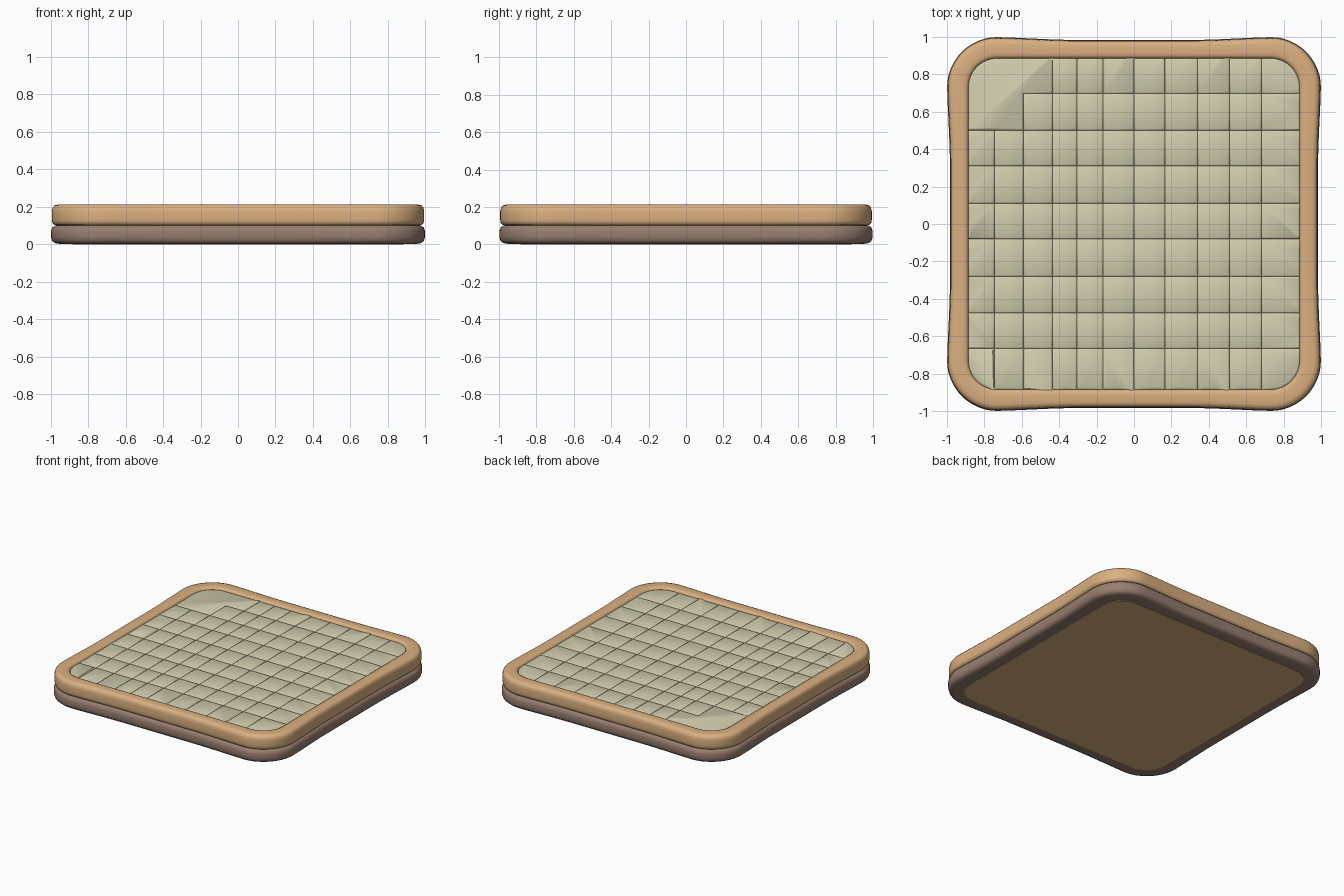
import bpy, bmesh, math

if "Cube" in bpy.data.objects:
    bpy.data.objects.remove(bpy.data.objects["Cube"])


def material(name, rgb):
    m = bpy.data.materials.new(name)
    m.diffuse_color = (*[(c / 255) ** 2.2 for c in rgb], 1)
    m.use_nodes = True
    m.node_tree.nodes["Principled BSDF"].inputs["Base Color"].default_value = m.diffuse_color
    return m


TAN = material("tan", (217, 174, 127))
BROWN = material("dusty brown", (150, 125, 111))
PALE = material("pale green", (208, 204, 173))


def outline(d, waist=0.016, half=0.998, radius=0.27):
    """Rounded square inset by d, its sides pinched slightly inwards."""
    h, r = half - d, max(radius - d, 0.02)
    c = h - r
    loop = []
    for k in range(4):
        a = k * math.pi / 2
        pts = [(c + r * math.cos(t * math.pi / 24), c + r * math.sin(t * math.pi / 24))
               for t in range(13)]
        pts += [(c - 2 * c * i / 20, h) for i in range(1, 20)]
        for x, y in pts:
            # pinch fades out towards the corners
            px, py = [1 - min(1, max(0, (abs(v) - 0.3) / 0.5)) for v in (y, x)]
            px, py = [p * p * (3 - 2 * p) * waist for p in (px, py)]
            x, y = x - px * (x > 0.5), y - py * (y > 0.5)
            loop.append((x * math.cos(a) - y * math.sin(a),
                         x * math.sin(a) + y * math.cos(a)))
    return loop


def finish(bm, name, mat, angle=50):
    me = bpy.data.meshes.new(name)
    bmesh.ops.recalc_face_normals(bm, faces=bm.faces)
    bm.to_mesh(me)
    bm.free()
    ob = bpy.data.objects.new(name, me)
    bpy.context.collection.objects.link(ob)
    me.materials.append(mat)
    bpy.ops.object.select_all(action='DESELECT')
    ob.select_set(True)
    bpy.context.view_layer.objects.active = ob
    bpy.ops.object.shade_smooth_by_angle(angle=math.radians(angle))
    return ob


def ring(name, profile, mat):
    """Sweep a closed (inset, z) profile round the outline."""
    bm = bmesh.new()
    loops = [[bm.verts.new((x, y, z)) for x, y in outline(d, 0.016 * max(0, 1 - d / 0.11))]
             for d, z in profile]
    n = len(loops[0])
    for a, b in zip(loops, loops[1:] + loops[:1]):
        for i in range(n):
            bm.faces.new((a[i], a[(i + 1) % n], b[(i + 1) % n], b[i]))
    return finish(bm, name, mat)


# Lower and upper bumper rings
ring("base_ring", [(0.12, 0.003), (0.045, 0.003), (0.02, 0.007), (0.006, 0.018), (0, 0.036),
                   (0, 0.072), (0.006, 0.09), (0.02, 0.101), (0.04, 0.104), (0.12, 0.104)], BROWN)
ring("top_rim", [(0.12, 0.100), (0.04, 0.100), (0.018, 0.104), (0.007, 0.114), (0.004, 0.13),
                 (0.004, 0.178), (0.008, 0.196), (0.018, 0.208), (0.036, 0.213),
                 (0.085, 0.213), (0.1, 0.211), (0.11, 0.205), (0.114, 0.195), (0.12, 0.18)], TAN)

# Flat underside plate
bm = bmesh.new()
low = bm.faces.new([bm.verts.new((x, y, 0)) for x, y in outline(0.114, 0)])
ext = bmesh.ops.extrude_face_region(bm, geom=[low])
for v in ext["geom"]:
    if isinstance(v, bmesh.types.BMVert):
        v.co.z = 0.008
finish(bm, "underside_plate", TAN, 30)

# Tiled top: rounded panel cut along the grid lines, each tile raised
bm = bmesh.new()
bm.faces.new([bm.verts.new((x, y, 0.192)) for x, y in outline(0.112, 0)])
cuts = [((x, 0, 0), (1, 0, 0)) for x in
        (-0.745, -0.59, -0.435, -0.305, -0.165, 0, 0.165, 0.34, 0.51, 0.68)]
cuts += [((0, y, 0), (0, 1, 0)) for y in
         (0.695, 0.5, 0.31, 0.11, -0.08, -0.28, -0.475, -0.665)]
for co, no in cuts:
    bmesh.ops.bisect_plane(bm, geom=bm.verts[:] + bm.edges[:] + bm.faces[:],
                           plane_co=co, plane_no=no)
# joints worn away in the back left corner
worn = []
for e in bm.edges:
    m = (e.verts[0].co + e.verts[1].co) / 2
    if not e.is_boundary and m.y > 0.51 and (m.x < -0.6 or (m.x < -0.5 and m.y > 0.7)):
        if not (abs(m.y - 0.695) < 0.01 and m.x > -0.74):
            worn.append(e)
bmesh.ops.dissolve_edges(bm, edges=worn, use_verts=False)
bmesh.ops.inset_individual(bm, faces=bm.faces[:], thickness=0.005, depth=0.006)
bmesh.ops.inset_individual(bm, faces=[f for f in bm.faces if f.calc_center_median().z > 0.1975],
                           thickness=0.008, depth=0.003)
finish(bm, "tiled_panel", PALE, 40)
